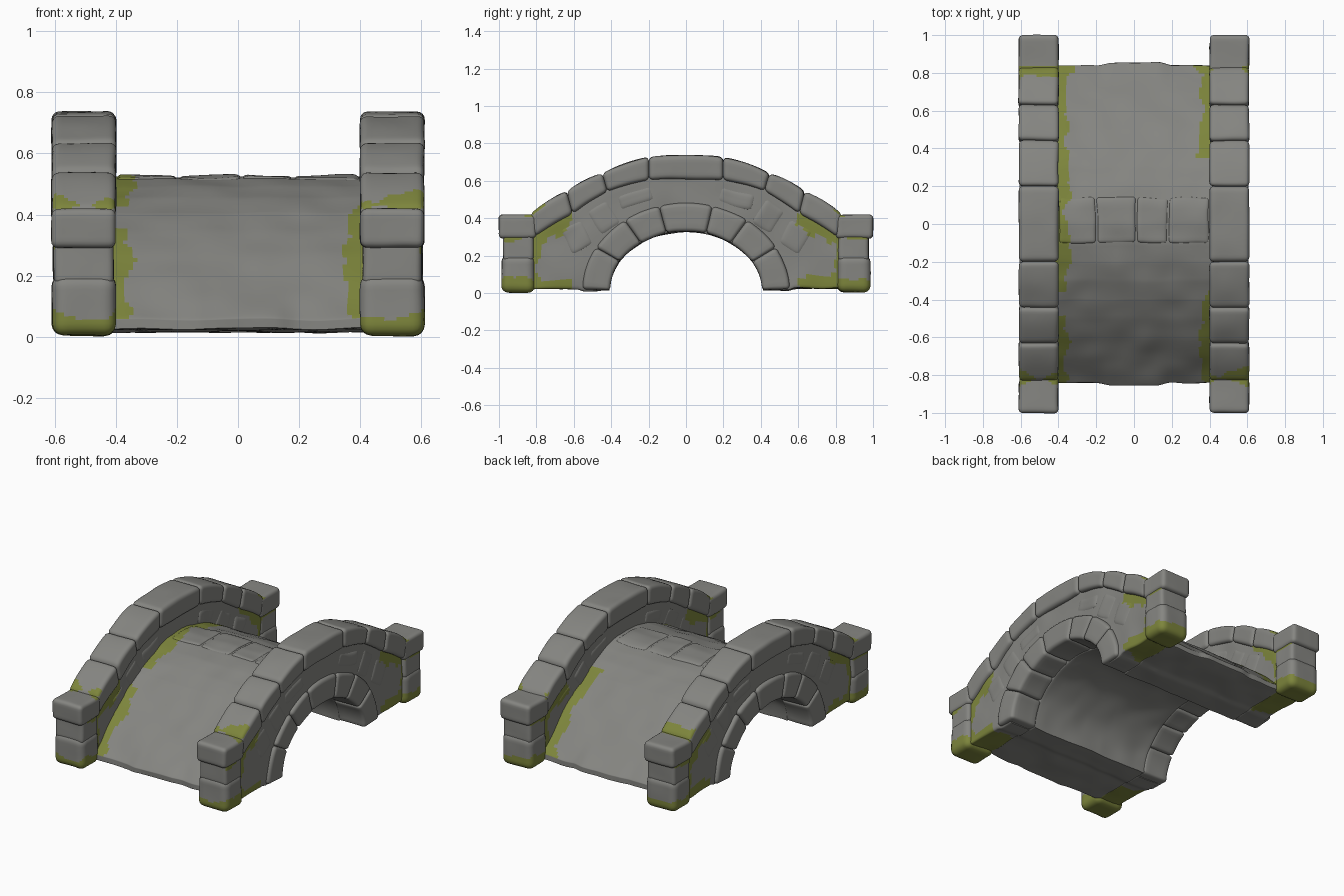
import bpy, bmesh, math
from mathutils import Vector, noise

if "Cube" in bpy.data.objects:
    bpy.data.objects.remove(bpy.data.objects["Cube"])


def make_material(name, color):
    mat = bpy.data.materials.new(name)
    mat.use_nodes = True
    mat.diffuse_color = color
    mat.node_tree.nodes["Principled BSDF"].inputs["Base Color"].default_value = color
    return mat


STONE = make_material("grey stone", (0.235, 0.235, 0.22, 1))
MOSS = make_material("green moss", (0.205, 0.235, 0.045, 1))
parts = []


def samples(length, r, step):
    """Positions along one side of a rounded box, closer together at its corners."""
    inner = length / 2 - r
    n = max(1, round(2 * inner / step))
    mid = [-inner + 2 * inner * i / n for i in range(n + 1)]
    return [-length / 2, -inner - r * 0.45] + mid + [inner + r * 0.45, length / 2]


def block(name, size, shape, r=0.02, rough=0.004, step=0.03, moss=None):
    """Rounded box of the given size, bent into place by shape(x, y, z)."""
    half = Vector(size) / 2
    axes = [samples(s, r, step) for s in size]
    last = [len(a) - 1 for a in axes]
    bm = bmesh.new()
    verts = {}

    def vert(key):
        if key not in verts:
            p = Vector([axes[a][key[a]] for a in range(3)])
            core = Vector([max(r - half[a], min(half[a] - r, p[a])) for a in range(3)])
            p = core + (p - core).normalized() * r
            p = Vector(shape(*p))
            p += noise.noise_vector(p * 7) * rough
            p.z = max(p.z, 0)
            verts[key] = bm.verts.new(p)
        return verts[key]

    for a in range(3):
        b, c = (a + 1) % 3, (a + 2) % 3
        for end in (0, last[a]):
            for i in range(last[b]):
                for j in range(last[c]):
                    ring = []
                    for di, dj in ((0, 0), (1, 0), (1, 1), (0, 1)):
                        key = [0, 0, 0]
                        key[a], key[b], key[c] = end, i + di, j + dj
                        ring.append(vert(tuple(key)))
                    bm.faces.new(ring)
    bmesh.ops.recalc_face_normals(bm, faces=bm.faces)
    for f in bm.faces:
        c = f.calc_center_median()
        if moss and moss(c, f.normal, noise.noise(c * 10)):
            f.material_index = 1
    mesh = bpy.data.meshes.new(name)
    bm.to_mesh(mesh)
    bm.free()
    mesh.materials.append(STONE)
    mesh.materials.append(MOSS)
    obj = bpy.data.objects.new(name, mesh)
    bpy.context.collection.objects.link(obj)
    parts.append(obj)


def box(name, lo, hi, sx, sy, **kw):
    """Rounded box between two corners, mirrored by the signs sx and sy."""
    mid = [(a + b) / 2 for a, b in zip(lo, hi)]
    size = [b - a for a, b in zip(lo, hi)]
    block(name, size, lambda x, y, z: (sx * (x + mid[0]), sy * (y + mid[1]), z + mid[2]), **kw)


def interp(points, v):
    for (a, za), (b, zb) in zip(points, points[1:]):
        if v <= b:
            return za + (zb - za) * (v - a) / (b - a)
    return points[-1][1]


def vault(u, span, rise):
    """Path length to (y, underside height): an elliptical arch with flat feet."""
    quarter = span * math.pi / 2
    if abs(u) < quarter:
        return span * math.sin(u / span), max(0.015, rise * math.cos(u / span))
    y = span + abs(u) - quarter
    return math.copysign(y, u), interp([(0, 0.015), (0.55, 0.015), (0.58, 0.025)], y)


def vault_length(span, end):
    return 2 * (span * math.pi / 2 + end - span)


# Walkway with the vault under it
def deck_top(y):
    return interp([(0, 0.522), (0.1, 0.517), (0.2, 0.492), (0.3, 0.455), (0.4, 0.405),
                   (0.5, 0.343), (0.6, 0.271), (0.7, 0.188), (0.84, 0.06)], abs(y))


def deck_shape(x, u, w):
    y, low = vault(u, 0.415, 0.328)
    z = low + (w / 0.2 + 0.5) * (deck_top(y) - low)
    push = 0.015 * max(0, abs(y) - 0.7) / 0.14 * min(1, max(0, 0.19 - abs(x)) / 0.06)
    return x, y + math.copysign(push, y), z


def deck_moss(c, n, k):
    gap = -0.48 < c.y < -0.36 if c.x < 0 else abs(c.y) < 0.35
    edge = 0.33 if c.y > 0.8 else 0.36
    return n.z > 0.2 and not gap and abs(c.x) > edge + 0.045 * k


block("walkway", (0.86, vault_length(0.415, 0.84), 0.2), deck_shape, r=0.012,
      step=0.015, rough=0.007, moss=deck_moss)

# Worn paving slabs across the crown
JOINTS_X = [-0.4, -0.2, 0.01, 0.18, 0.4]
for x0, x1 in zip(JOINTS_X, JOINTS_X[1:]):
    def slab_shape(x, y, z, cx=(x0 + x1) / 2):
        return cx + x, 0.02 + y, deck_top(0.02 + y) - 0.019 + z
    block("paving_slab", (x1 - x0, 0.25, 0.05), slab_shape, r=0.02, step=0.015,
          rough=0.01, moss=deck_moss)

# Coping joints as (bottom y, bottom z, top y, top z), from crown to end
JOINTS = [(0.2, 0.605, 0.2, 0.726), (0.42, 0.545, 0.447, 0.638),
          (0.605, 0.425, 0.637, 0.543), (0.81, 0.3, 0.835, 0.42)]
COPING_LOW = [(0, 0.61)] + [(j[0], j[1]) for j in JOINTS]


def joint_moss(c, n, k):
    """Broken moss band on top of the coping where it meets the pillar cap."""
    width = 0.014 + 0.35 * max(0, abs(abs(c.x) - 0.495) - 0.035) + 0.04 * k
    return n.z > 0.35 and abs(abs(c.y) - 0.815) < width


def coping(sx, sy, a, b):
    length = math.hypot(b[2] - a[2], b[3] - a[3])

    def shape(x, y, z):
        s, t = y / length + 0.5, z / 0.12 + 0.5
        p = [m + (n - m) * s for m, n in zip(a, b)]
        bulge = (0.004 + 0.008 * t) * (1 - (2 * s - 1) ** 2)
        return (sx * (0.505 + x), sy * (p[0] + (p[2] - p[0]) * t),
                p[1] + (p[3] - p[1]) * t + bulge)
    block("coping_stone", (0.21, length, 0.12), shape, r=0.024, step=0.014, moss=joint_moss)


# Side walls
def wall_top(y):
    return interp(COPING_LOW, abs(y)) + 0.02


def wall_moss(c, n, k):
    y = abs(c.y)
    if y < 0.6 + 0.05 * k:
        return False
    return (c.z < 0.085 + 0.05 * k or y > 0.79 + 0.04 * k
            or c.z > wall_top(y) - 0.08 + 0.06 * k)


def wall(sx):
    def shape(x, u, w):
        y, low = vault(u, 0.46, 0.37)
        return sx * (0.5 + x), y, low + (w / 0.2 + 0.5) * (wall_top(y) - low)
    block("side_wall", (0.165, vault_length(0.46, 0.83), 0.2), shape, r=0.01,
          step=0.015, rough=0.009, moss=wall_moss)


# Arch ring stone between two angles of the ellipse
def arch_stone(sx, a0, a1):
    length = 0.48 * math.radians(a1 - a0)

    def shape(x, y, z):
        a = math.radians(a0 + (a1 - a0) * (y / length + 0.5))
        t = z / 0.15 + 0.5
        return (sx * (0.51 + x), (0.408 + 0.147 * t) * math.cos(a),
                (0.325 + 0.15 * t) * math.sin(a) + 0.005)
    block("arch_stone", (0.19, length, 0.15), shape, r=0.022, step=0.024)


# Stone set almost flush in the wall, tilted along the slope
def wall_stone(sx, sy, y0, z0, w, h, tilt):
    c, s = math.cos(tilt), math.sin(tilt)
    block("wall_stone", (0.174, w, h),
          lambda x, y, z: (sx * (0.5 + x), sy * (y0 + y * c + z * s), z0 - y * s + z * c),
          r=0.03, rough=0.012, step=0.016, moss=wall_moss)


WALL_STONES = [(0.27, 0.505, 0.2, 0.1, 0.3), (0.44, 0.405, 0.15, 0.17, 0.6),
               (0.585, 0.3, 0.15, 0.17, 0.5)]


# Moss climbing the pillar base corners and hiding under the cap
def base_moss(c, n, k):
    corner = max(abs(abs(c.x) - 0.505) - 0.02, abs(abs(c.y) - 0.897) - 0.03, 0)
    return c.z < 0.045 + 0.4 * corner + 0.03 * k


def neck_moss(c, n, k):
    return abs(n.x) > 0.7 and c.z > 0.283 + 0.03 * k


for sx in (-1, 1):
    wall(sx)
    first = JOINTS[0]
    coping(sx, 1, (-first[0], first[1], -first[2], first[3]), first)
    angles = [2, 30, 54, 75, 105, 126, 150, 178]
    for a0, a1 in zip(angles, angles[1:]):
        arch_stone(sx, a0, a1)
    for sy in (-1, 1):
        for a, b in zip(JOINTS, JOINTS[1:]):
            coping(sx, sy, a, b)
        for stone in WALL_STONES:
            wall_stone(sx, sy, *stone)

        # End pillar: base, neck and cap
        box("pillar_base", (0.4, 0.81, 0.003), (0.61, 0.985, 0.203), sx, sy, r=0.038,
            step=0.013, moss=base_moss)
        box("pillar_neck", (0.408, 0.815, 0.17), (0.603, 0.977, 0.32), sx, sy, r=0.02,
            step=0.014, moss=neck_moss)
        box("pillar_cap", (0.4, 0.8, 0.292), (0.61, 1.0, 0.418), sx, sy, r=0.022,
            step=0.014, moss=joint_moss)

# Smooth shading with sharp edges kept
for obj in bpy.context.selected_objects:
    obj.select_set(False)
for obj in parts:
    obj.select_set(True)
bpy.context.view_layer.objects.active = parts[0]
bpy.ops.object.shade_smooth_by_angle(angle=math.radians(40))
